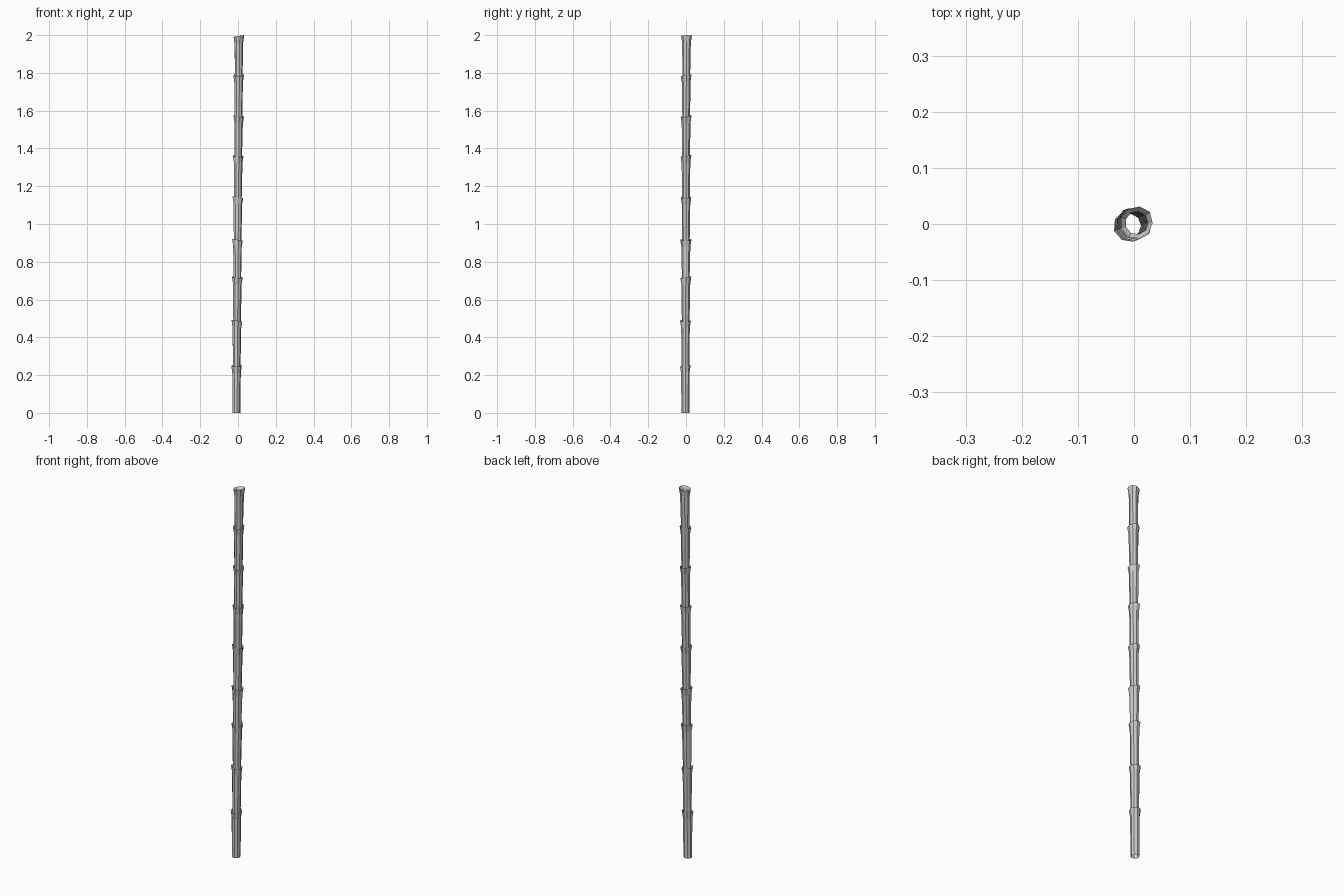
import bpy, bmesh, math, random

if "Cube" in bpy.data.objects:
    bpy.data.objects.remove(bpy.data.objects["Cube"])

random.seed(4)
SIDES = 9
joints = [0.0, 0.25, 0.487, 0.718, 0.917, 1.142, 1.36, 1.571, 1.788, 1.995]


def centre(z):
    # gentle lean of the stalk
    t = z / 2
    return -0.009 + 0.014 * t, -0.003 + 0.005 * t


bm = bmesh.new()
previous = None


def ring(z, radius, jitter, tilt, phase):
    """Add an irregular, slightly tilted ring and bridge it to the last one."""
    global previous
    cx, cy = centre(z)
    verts = []
    for i in range(SIDES):
        a = 2 * math.pi * i / SIDES
        r = radius * jitter[i]
        dz = tilt * math.cos(a - phase)
        verts.append(bm.verts.new((cx + r * math.cos(a), cy + r * math.sin(a), z + dz)))
    if previous:
        for i in range(SIDES):
            j = (i + 1) % SIDES
            bm.faces.new((previous[i], previous[j], verts[j], verts[i]))
    previous = verts


# hollow stalk: each segment widens, flares at a lip, then steps back in
flat = [1.0] * SIDES
ring(0, 0.0215, flat, 0, 0)
for k in range(1, len(joints)):
    z = joints[k]
    phase = random.uniform(0, 2 * math.pi)
    jit = [random.uniform(0.94, 1.05) for _ in range(SIDES)]
    ring(z - 0.035, 0.0235, jit, 0.003, phase)
    ring(z, 0.0290, jit, 0.005, phase)
    ring(z - 0.012, 0.0205, flat, 0.002, phase)

mesh = bpy.data.meshes.new("bamboo_stalk")
bm.to_mesh(mesh)
bm.free()
stalk = bpy.data.objects.new("bamboo_stalk", mesh)
bpy.context.collection.objects.link(stalk)
